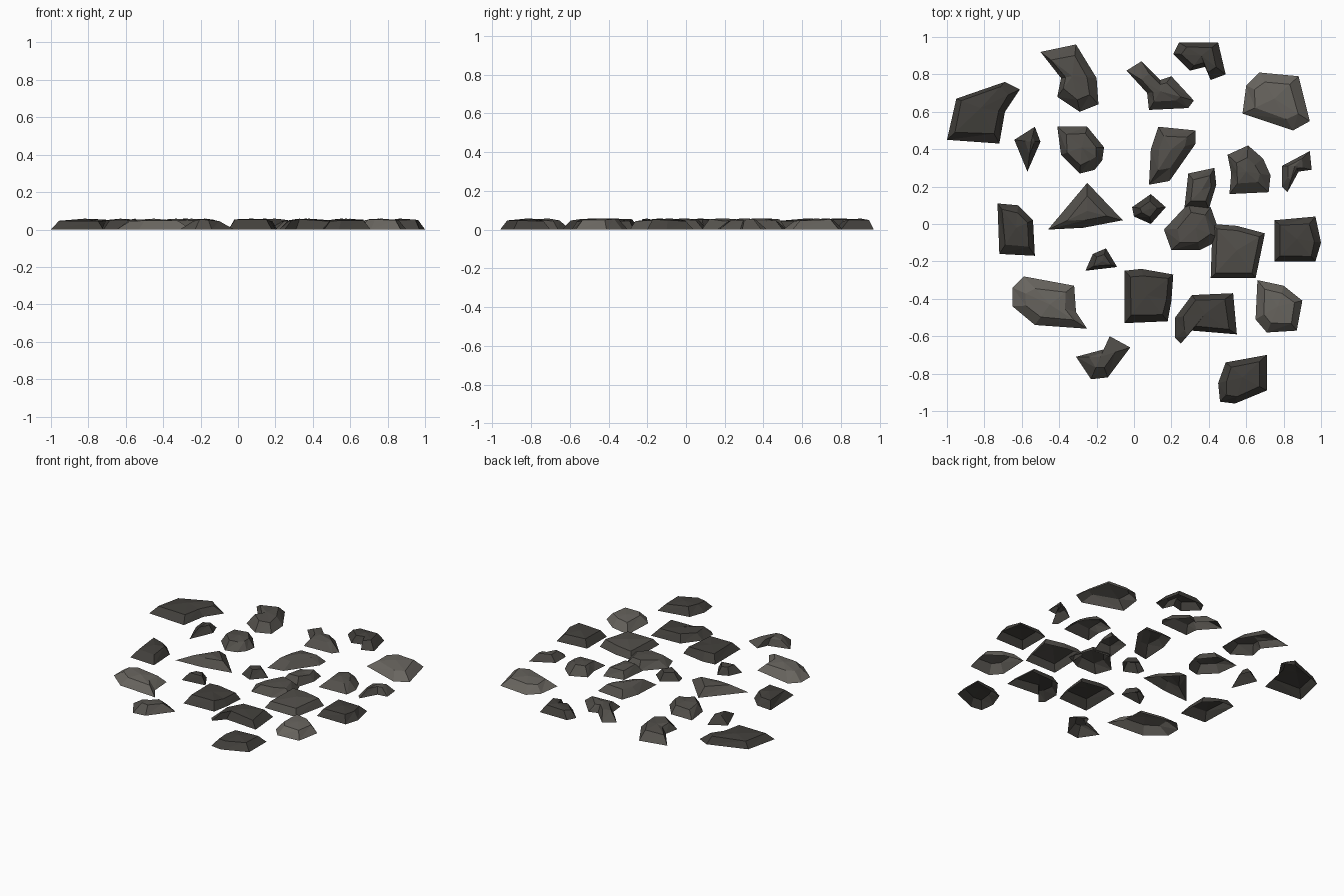
import bpy, bmesh, random

if "Cube" in bpy.data.objects:
    bpy.data.objects.remove(bpy.data.objects["Cube"])

random.seed(4)


def material(name, v):
    m = bpy.data.materials.new(name)
    m.diffuse_color = (v, v * 0.93, v * 0.82, 1)
    m.use_nodes = True
    m.node_tree.nodes["Principled BSDF"].inputs["Base Color"].default_value = m.diffuse_color
    return m


DARK = material("dark_stone", 0.055)
MID = material("mid_stone", 0.085)
PALE = material("pale_stone", 0.14)
count = 0


def rock(heart, inset, mat, *outline):
    """Faceted open-bottomed stone: ground outline (hundredths), inset shoulder, low peak."""
    global count
    count += 1
    cx, cy = heart[0] / 100, heart[1] / 100
    pts = [(x / 100, y / 100) for x, y in outline]
    n = len(pts)
    area = sum(pts[i][0] * pts[(i + 1) % n][1] - pts[(i + 1) % n][0] * pts[i][1] for i in range(n))
    if area < 0:
        pts.reverse()
    bm = bmesh.new()
    base = [bm.verts.new((x, y, 0)) for x, y in pts]
    top = []
    for x, y in pts:
        s = inset * random.uniform(0.92, 1.1)
        top.append(bm.verts.new((cx + (x - cx) * s, cy + (y - cy) * s, random.uniform(0.043, 0.056))))
    peak = bm.verts.new((cx, cy, 0.058))
    for i in range(n):
        j = (i + 1) % n
        bm.faces.new((base[i], base[j], top[j]))
        bm.faces.new((base[i], top[j], top[i]))
        bm.faces.new((top[i], top[j], peak))
    name = f"rock_{count:02d}"
    me = bpy.data.meshes.new(name)
    bm.to_mesh(me)
    bm.free()
    me.materials.append(mat)
    bpy.context.collection.objects.link(bpy.data.objects.new(name, me))


# back row
rock((-82, 62), .75, DARK, (-100, 45), (-95, 67), (-69, 76), (-61, 72), (-69, 60), (-72, 43))
rock((-33, 79), .62, MID, (-50, 92), (-31, 96), (-20, 78), (-19, 64), (-29, 60), (-41, 68), (-39, 78))
rock((14, 71), .55, MID, (-4, 82), (4, 87), (14, 77), (20, 79), (32, 66), (29, 62), (8, 61), (7, 70))
rock((36, 90), .65, DARK, (21, 91), (24, 97), (45, 97), (49, 80), (41, 77), (38, 84), (30, 82))
rock((75, 67), .65, PALE, (58, 59), (60, 74), (67, 81), (88, 79), (94, 55), (85, 50))

# second row
rock((-55, 44), .4, DARK, (-64, 45), (-53, 52), (-50, 44), (-57, 28))
rock((-28, 41), .65, MID, (-41, 52), (-25, 52), (-16, 41), (-17, 34), (-21, 29), (-29, 27), (-39, 37))
rock((20, 40), .6, MID, (13, 52), (33, 50), (33, 43), (19, 23), (8, 21), (9, 40))
rock((60, 28), .55, MID, (50, 37), (61, 42), (69, 35), (73, 26), (72, 17), (51, 16), (52, 27))
rock((86, 31), .5, MID, (79, 31), (94, 39), (95, 29), (88, 28), (82, 17), (79, 20))

# middle row, including the three touching stones
rock((-63, -2), .7, DARK, (-73, 11), (-62, 10), (-54, 2), (-53, -17), (-72, -16))
rock((-25, 7), .5, MID, (-46, -3), (-25, 22), (-6, 2), (-27, -2))
rock((8, 8), .5, DARK, (-1, 9), (9, 16), (17, 9), (9, 0), (0, 4))
rock((36, 18), .6, MID, (29, 27), (43, 30), (44, 21), (40, 8), (27, 9))
rock((33, -2), .6, MID, (16, -3), (29, 11), (41, 9), (47, -8), (35, -14), (20, -14))
rock((55, -14), .75, MID, (42, 0), (55, -1), (70, -5), (65, -29), (41, -29))
rock((87, -8), .72, DARK, (75, 2), (97, 4), (100, -10), (97, -20), (75, -20))
rock((-17, -20), .55, DARK, (-26, -25), (-22, -16), (-15, -13), (-9, -23))

# front rows
rock((-45, -43), .6, PALE, (-65, -34), (-59, -28), (-32, -33), (-31, -47), (-25, -56), (-53, -54), (-65, -44))
rock((7, -38), .75, DARK, (-5, -53), (-5, -25), (4, -24), (21, -27), (20, -41), (18, -52))
rock((38, -48), .72, DARK, (22, -50), (31, -38), (53, -37), (55, -59), (31, -57), (25, -64), (22, -61))
rock((77, -44), .65, PALE, (66, -30), (80, -33), (90, -41), (87, -57), (71, -58), (65, -51))
rock((-18, -71), .5, MID, (-31, -71), (-16, -67), (-13, -60), (-2, -66), (-14, -82), (-23, -83))
rock((58, -82), .68, DARK, (45, -85), (49, -74), (71, -70), (71, -89), (54, -96), (46, -95))
